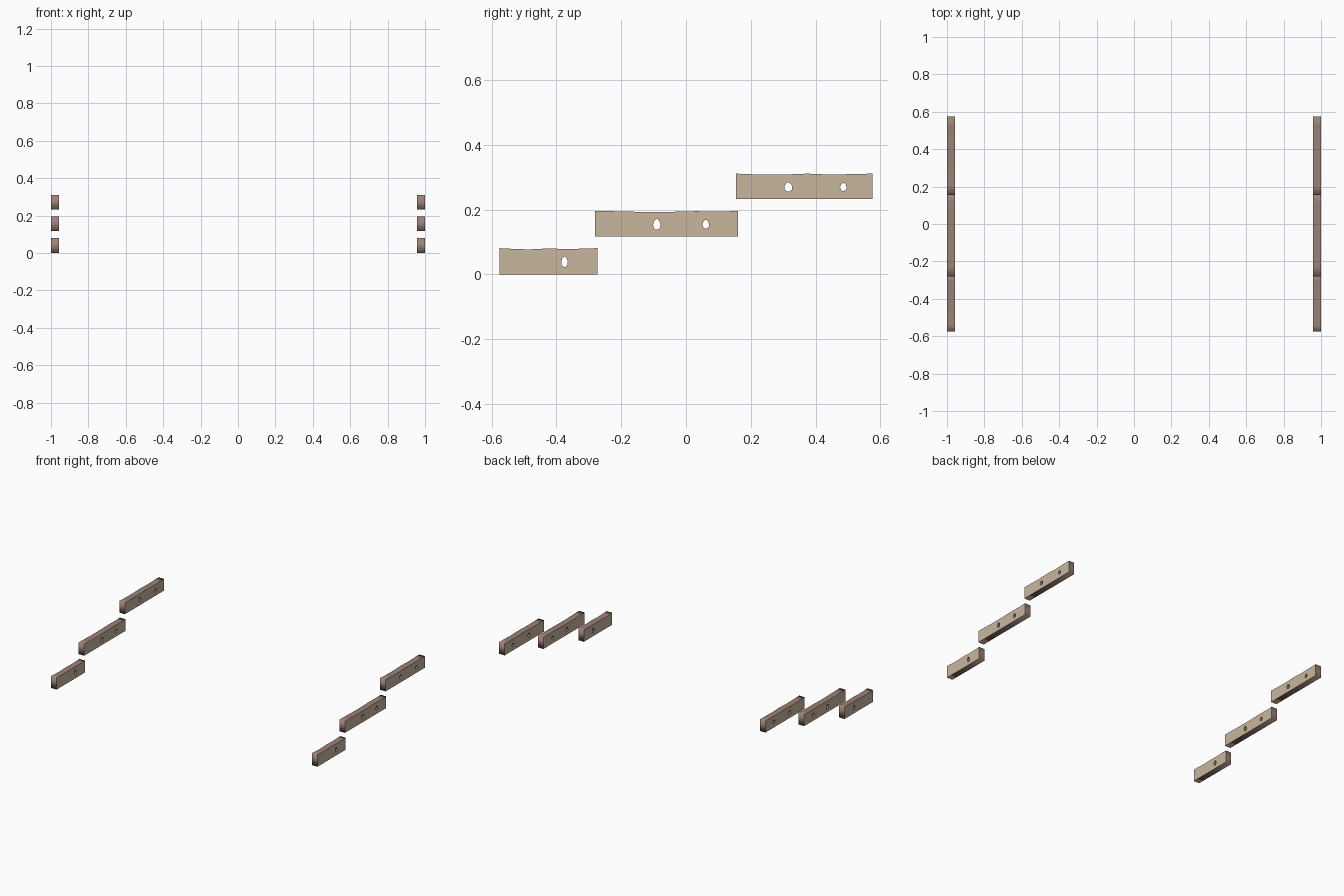
import bpy, bmesh, math

if "Cube" in bpy.data.objects:
    bpy.data.objects.remove(bpy.data.objects["Cube"])

X0, X1 = 0.958, 1.0


def material(name, color):
    m = bpy.data.materials.new(name)
    m.diffuse_color = color
    m.use_nodes = True
    m.node_tree.nodes["Principled BSDF"].inputs["Base Color"].default_value = m.diffuse_color
    return m


face_mat = material("pale_wood", (0.58, 0.47, 0.34, 1))
edge_mat = material("brown_wood", (0.33, 0.22, 0.18, 1))


def egg(y, z, w, h, n=10):
    # Knot hole, narrower towards the top, clockwise
    pts = []
    for i in range(n):
        a = -2 * math.pi * i / n
        s = math.sin(a)
        pts.append((y + w / 2 * math.cos(a) * (1 - 0.2 * s), z + h / 2 * s))
    return pts


def make_board(name, y0, y1, z0, z1, dips, holes):
    # Side outline with a slightly worn top edge
    outline = [(y0, z0), (y1, z0), (y1, z1)]
    outline += [(y0 + (y1 - y0) * t, z1 - d) for t, d in dips]
    outline.append((y0, z1))
    loops = [outline] + [egg(*h) for h in holes]
    bm = bmesh.new()

    # Flat side faces with the holes left open
    for x, sign in ((X0, -1), (X1, 1)):
        edges = []
        for loop in loops:
            vs = [bm.verts.new((x, y, z)) for y, z in loop]
            edges += [bm.edges.new((vs[i - 1], vs[i])) for i in range(len(vs))]
        res = bmesh.ops.triangle_fill(bm, use_beauty=True, use_dissolve=False, edges=edges)
        for f in res["geom"]:
            if isinstance(f, bmesh.types.BMFace):
                f.normal_update()
                if f.normal.x * sign < 0:
                    f.normal_flip()

    # Smooth rim around the board and through each hole
    for loop in loops:
        a = [bm.verts.new((X0, y, z)) for y, z in loop]
        b = [bm.verts.new((X1, y, z)) for y, z in loop]
        for i in range(len(a)):
            f = bm.faces.new((a[i - 1], a[i], b[i], b[i - 1]))
            f.smooth = True
            f.material_index = 1

    mesh = bpy.data.meshes.new(name)
    bm.to_mesh(mesh)
    bm.free()
    mesh.materials.append(face_mat)
    mesh.materials.append(edge_mat)
    ob = bpy.data.objects.new(name, mesh)
    bpy.context.collection.objects.link(ob)
    # Matching board on the other side
    ob.modifiers.new("mirror", 'MIRROR').use_axis[0] = True


# Stepped pairs of boards
make_board("lower_board", -0.576, -0.273, 0.0, 0.081,
           [(0.9, 0.001), (0.7, 0.003), (0.5, 0.001), (0.3, 0.004), (0.12, 0.002)],
           [(-0.375, 0.039, 0.02, 0.033)])
make_board("middle_board", -0.281, 0.161, 0.117, 0.196,
           [(0.9, 0.002), (0.7, 0.001), (0.53, 0.003), (0.3, 0.003), (0.12, 0.001)],
           [(-0.09, 0.154, 0.023, 0.034), (0.061, 0.155, 0.02, 0.028)])
make_board("upper_board", 0.155, 0.576, 0.232, 0.311,
           [(0.88, 0.001), (0.7, 0.003), (0.52, 0.0), (0.35, 0.003), (0.12, 0.002)],
           [(0.316, 0.27, 0.024, 0.029), (0.486, 0.27, 0.02, 0.025)])
